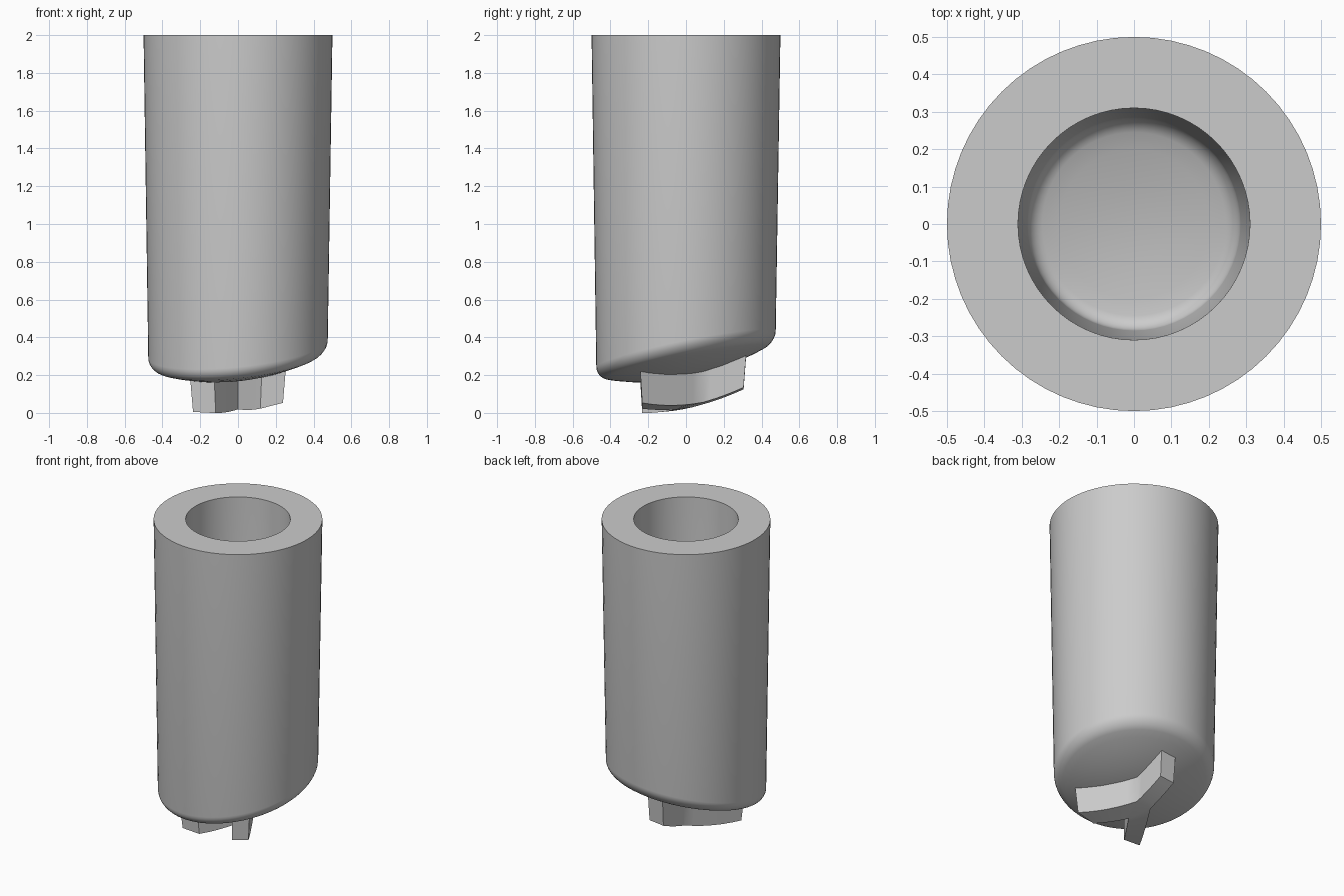
import bpy
import bmesh
from math import sin, cos, pi, radians
from mathutils import Vector

if "Cube" in bpy.data.objects:
    bpy.data.objects.remove(bpy.data.objects["Cube"])

SIDES = 64


def dome(x, y):
    """Height of the tilted, bulging underside."""
    return 0.19 + 0.1 * x + 0.2 * y + 0.43 * (x * x + y * y)


def finish(bm, name):
    bmesh.ops.remove_doubles(bm, verts=bm.verts, dist=0.0005)
    bmesh.ops.recalc_face_normals(bm, faces=bm.faces)
    mesh = bpy.data.meshes.new(name)
    bm.to_mesh(mesh)
    bm.free()
    obj = bpy.data.objects.new(name, mesh)
    bpy.context.collection.objects.link(obj)
    bpy.ops.object.select_all(action='DESELECT')
    obj.select_set(True)
    bpy.context.view_layer.objects.active = obj
    bpy.ops.object.shade_smooth_by_angle(angle=radians(35))
    return obj


def fillet(radius, size, lift):
    """Profile points rounding a dome edge into a wall."""
    arc = [i * pi / 12 for i in range(7)]
    return [(radius - size + size * sin(a), lift + size * (1 - cos(a))) for a in arc]


# Hollow tapered body: each ring is (radius, lift above the dome or None for the rim)
def build_body():
    spread = [0.1, 0.2, 0.3, 0.38]
    outer = [(r, 0) for r in spread] + fillet(0.475, 0.05, 0)
    inner = [(r, 0.15) for r in spread[:2]] + fillet(0.285, 0.04, 0.15)
    profile = outer + [(0.5, None), (0.31, None)] + inner[::-1]
    bm = bmesh.new()
    rings = []
    for r, lift in profile:
        ring = []
        for i in range(SIDES):
            a = 2 * pi * i / SIDES
            x, y = r * cos(a), r * sin(a)
            z = 2 if lift is None else dome(x, y) + lift
            ring.append(bm.verts.new((x, y, z)))
        rings.append(ring)
    for low, high in zip(rings, rings[1:]):
        for i in range(SIDES):
            j = (i + 1) % SIDES
            bm.faces.new((low[i], low[j], high[j], high[i]))
    for ring, lift in ((rings[0], 0), (rings[-1], 0.15)):
        centre = bm.verts.new((0, 0, dome(0, 0) + lift))
        for i in range(SIDES):
            bm.faces.new((ring[i], ring[(i + 1) % SIDES], centre))
    finish(bm, "hollow_body")


# Three-armed key under the body, its tip following the dome
def build_key():
    bm = bmesh.new()
    steps = 6
    right, left, notch = Vector((0.052, 0.09)), Vector((-0.052, 0.09)), Vector((0, -0.05))
    arms = [
        (left, right, Vector((-0.05, 0.305)), Vector((0.05, 0.305))),
        (right, notch, Vector((0.238, -0.232)), Vector((0.118, -0.232))),
        (notch, left, Vector((-0.118, -0.232)), Vector((-0.238, -0.232))),
    ]

    def tip(p):
        return bm.verts.new((p.x, p.y, dome(p.x, p.y) - 0.162))

    for a, b, c, d in arms:
        rows = [(tip(a.lerp(c, i / steps)), tip(b.lerp(d, i / steps)))
                for i in range(steps + 1)]
        for (p, q), (s, t) in zip(rows, rows[1:]):
            bm.faces.new((p, q, t, s))
    bm.faces.new([tip(p) for p in (right, left, notch)])
    bmesh.ops.remove_doubles(bm, verts=bm.verts, dist=0.0005)

    # Raise a slightly wider copy into the body
    grown = bmesh.ops.extrude_face_region(bm, geom=bm.faces[:], use_keep_orig=True)
    for v in grown["geom"]:
        if isinstance(v, bmesh.types.BMVert):
            v.co.x *= 1.07
            v.co.y *= 1.05
            v.co.z = dome(v.co.x, v.co.y) + 0.03
    finish(bm, "three_armed_key")


build_body()
build_key()
